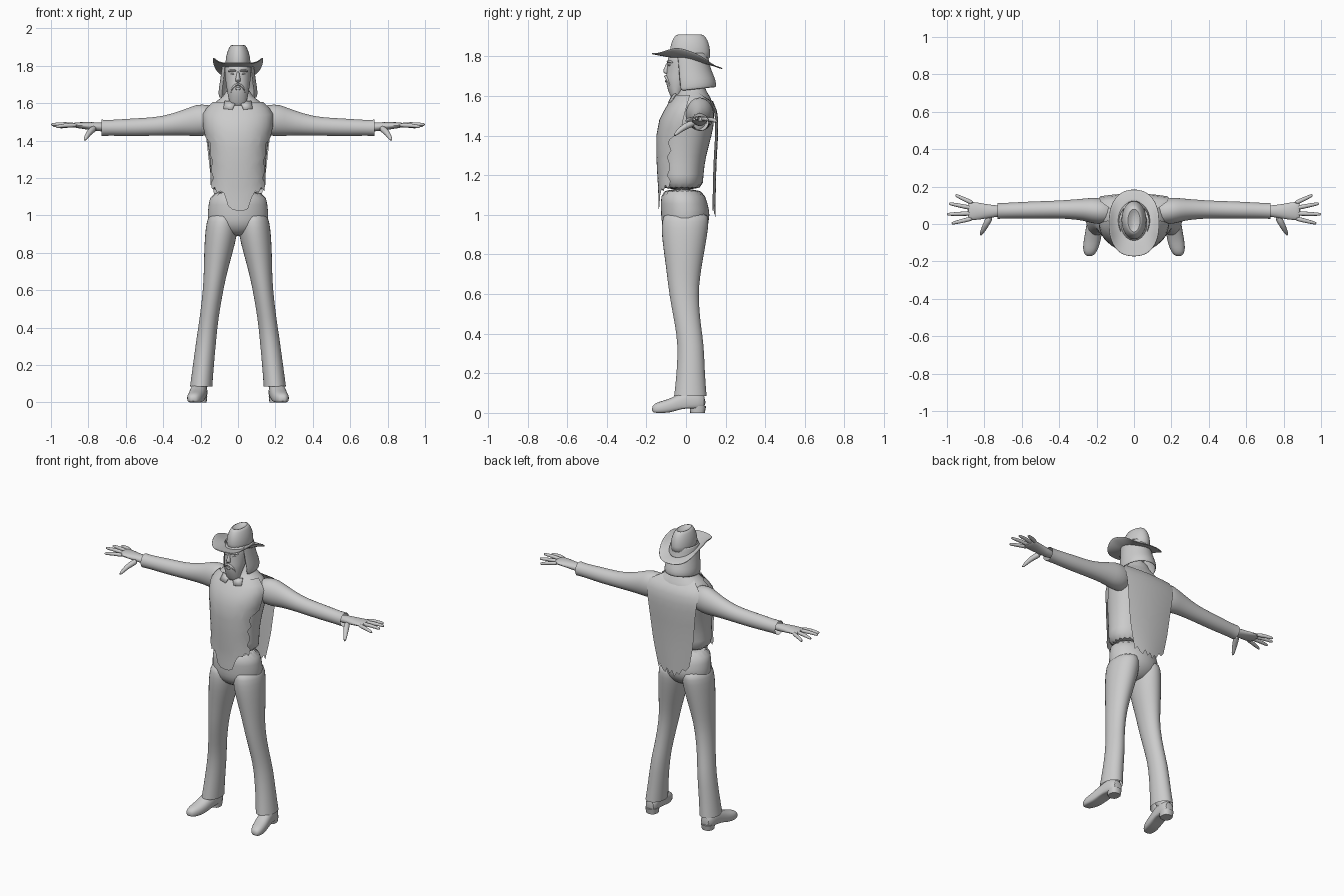
import bpy, bmesh, math
from mathutils import Vector

cloth = bpy.data.materials.new("plain grey")
cloth.diffuse_color = (0.6, 0.6, 0.6, 1)


def add(name, verts, faces, mirror=False, sub=1, thick=0):
    me = bpy.data.meshes.new(name)
    me.from_pydata(verts, [], faces)
    bm = bmesh.new()
    bm.from_mesh(me)
    bmesh.ops.recalc_face_normals(bm, faces=bm.faces)
    bm.to_mesh(me)
    bm.free()
    me.materials.append(cloth)
    ob = bpy.data.objects.new(name, me)
    bpy.context.collection.objects.link(ob)
    if mirror:
        ob.modifiers.new("Mirror", 'MIRROR').use_clip = False
    if thick:
        so = ob.modifiers.new("Solidify", 'SOLIDIFY')
        so.thickness, so.offset = thick, 0
    if sub:
        ob.modifiers.new("Subsurf", 'SUBSURF').levels = sub
        ob.modifiers["Subsurf"].render_levels = sub
    return ob


def strip(rows, n, closed):
    """Quads joining rows of n points each."""
    return [(r * n + j, r * n + (j + 1) % n, (r + 1) * n + (j + 1) % n, (r + 1) * n + j)
            for r in range(rows - 1) for j in range(n if closed else n - 1)]


def sheet(name, rows, closed=False, **kw):
    n = len(rows[0])
    return add(name, [p for r in rows for p in r], strip(len(rows), n, closed), **kw)


def oval(a, e):
    c, s = math.cos(a), math.sin(a)
    return math.copysign(abs(c) ** e, c), math.copysign(abs(s) ** e, s)


def loft(name, rings, axis='z', n=16, e=1.0, start=True, end=True, floor=None, **kw):
    """Rings are (position on axis, centre u, centre v, radius u, radius v)."""
    vs = []
    for t, cu, cv, ru, rv in rings:
        for j in range(n):
            c, s = oval(2 * math.pi * j / n, e)
            u, v = cu + ru * c, cv + rv * s
            p = {'z': (u, v, t), 'x': (t, u, v), 'y': (u, t, v)}[axis]
            vs.append((p[0], p[1], max(p[2], floor(t))) if floor else p)
    fs = strip(len(rings), n, True)
    if start:
        fs.append(tuple(range(n)))
    if end:
        fs.append(tuple(range(len(vs) - n, len(vs))))
    return add(name, vs, fs, **kw)


def tube(name, pts, radii, n=8):
    """Tapered limb through a few points, mirrored to the other side."""
    pts = [Vector(p) for p in pts]
    vs = []
    for i, (p, r) in enumerate(zip(pts, radii)):
        d = pts[min(i + 1, len(pts) - 1)] - pts[max(i - 1, 0)]
        q = d.to_track_quat('Z', 'Y')
        vs += [p + q @ Vector((r * math.cos(a), r * math.sin(a), 0))
               for a in (2 * math.pi * j / n for j in range(n))]
    fs = strip(len(pts), n, True) + [tuple(range(n)), tuple(range(len(vs) - n, len(vs)))]
    return add(name, vs, fs, mirror=True)


def lerp(table, t):
    """Interpolate the rows of a table sorted by its first column."""
    t = min(max(t, table[0][0]), table[-1][0])
    for a, b in zip(table, table[1:]):
        if t <= b[0]:
            k = (t - a[0]) / (b[0] - a[0])
            return [x + (y - x) * k for x, y in zip(a, b)]


# Shirt body and neck
body = [(1.12, 0, -.02, .158, .112), (1.2, 0, -.025, .147, .112), (1.3, 0, -.02, .152, .122),
        (1.4, 0, -.005, .165, .137), (1.48, 0, .01, .182, .137), (1.55, 0, .025, .182, .117),
        (1.6, 0, .035, .14, .088), (1.635, 0, .035, .07, .06), (1.7, 0, .03, .055, .055)]
loft("shirt", body, n=20, e=.9)

# Sleeves
loft("sleeve", [(.1, .06, 1.51, .065, .075), (.2, .07, 1.51, .074, .09), (.25, .075, 1.503, .064, .08),
                (.3, .078, 1.495, .056, .068), (.4, .078, 1.478, .048, .052), (.5, .076, 1.473, .047, .049),
                (.6, .074, 1.47, .045, .047), (.69, .071, 1.468, .042, .042), (.73, .07, 1.468, .044, .045)],
     axis='x', end=False, mirror=True)

# Hands
loft("palm", [(.69, .07, 1.47, .03, .027), (.76, .068, 1.475, .034, .024), (.82, .068, 1.48, .046, .02),
              (.87, .07, 1.483, .052, .015), (.89, .07, 1.483, .046, .01)], axis='x', n=12, mirror=True)
for nm, y0, tip in (("little", .108, (.955, .155, 1.472)), ("ring", .083, (.99, .11, 1.48)),
                    ("middle", .057, (1.0, .052, 1.486)), ("index", .032, (.975, .003, 1.474))):
    base = Vector((.855, y0, 1.482))
    tip = Vector(tip)
    tube(nm + "_finger", [base, base.lerp(tip, .5) + Vector((0, 0, .005)), base.lerp(tip, .93), tip],
         [.014, .0125, .0095, .006])
tube("thumb", [(.765, .045, 1.468), (.79, 0, 1.45), (.808, -.035, 1.425), (.822, -.062, 1.398)],
     [.022, .018, .014, .007])

# Trousers: seat and legs
loft("trouser_seat", [(1.14, 0, -.02, .15, .11), (1.05, 0, -.008, .16, .12), (1.0, 0, -.002, .166, .126),
                      (.95, 0, -.006, .16, .118), (.91, 0, -.01, .11, .085), (.89, 0, -.01, .05, .05)], n=20)
loft("trouser_leg", [(1.02, .08, 0, .07, .11), (.97, .083, -.003, .087, .122), (.9, .09, -.008, .088, .118),
                     (.8, .105, -.01, .078, .102), (.7, .12, -.012, .064, .086), (.6, .133, -.012, .055, .075),
                     (.45, .155, .008, .051, .066), (.35, .168, .025, .054, .067), (.2, .185, .024, .057, .072),
                     (.085, .197, .022, .061, .084)], end=False, mirror=True)

# Boots: foot, heel and shaft
loft("boot_foot", [(.1, .2, .05, .032, .04), (.06, .204, .055, .043, .055), (.02, .208, .055, .044, .06),
                   (-.02, .212, .048, .045, .058), (-.08, .222, .03, .047, .042), (-.13, .232, .022, .043, .037),
                   (-.16, .237, .02, .03, .027), (-.172, .239, .018, .015, .012)],
     axis='y', e=.85, floor=lambda y: .022 if y > -.03 else 0, mirror=True)
loft("boot_heel", [(0, .203, .058, .035, .037), (.035, .203, .06, .039, .042)], e=.8, sub=0, mirror=True)
loft("boot_shaft", [(.05, .203, .045, .04, .055), (.16, .19, .025, .045, .055)], mirror=True)

# Vest front, with ragged hem and sides
hem = [1.17, 1.14, 1.15, 1.12, 1.13, 1.12, 1.05, 1.03, 1.025, 1.025, 1.035, 1.1, 1.13, 1.125, 1.15, 1.13, 1.17]
rows = []
for i in range(15):
    row = []
    for j, low in enumerate(hem):
        u = j / 8 - 1
        z = 1.605 + (low - 1.605) * i / 14
        reach = 82 if z > 1.4 else 62 + 5 * math.sin(i * 2.3)
        c, s = oval(math.radians(270 + u * reach), .9)
        _, cx, cy, rx, ry = lerp(body, z)
        row.append(((rx + .007) * c, cy + (ry + .008) * s, z))
    rows.append(row)
sheet("vest_front", rows, sub=0)

# Vest back, hanging loose with a torn hem
back = [(.99, .148, .1), (1.1, .15, .125), (1.2, .152, .145), (1.3, .156, .157), (1.4, .162, .168),
        (1.5, .163, .182), (1.56, .147, .19), (1.595, .12, .165), (1.62, .07, .09)]
tear = [.08, .05, .06, .02, .03, 0, .035, .01, .045, .01, .02, .05, .03]
rows = []
for i in range(14):
    row = []
    for j, t in enumerate(tear):
        u = j / 6 - 1
        low = .985 + t
        z = 1.62 + (low - 1.62) * i / 13
        _, y, w = lerp(back, z)
        row.append((u * w, y - .015 * u * u, z))
    rows.append(row)
sheet("vest_back", rows, sub=0)

# Collar points
add("collar", [(.012, -.07, 1.605), (.07, -.05, 1.612), (.078, -.075, 1.57), (.03, -.088, 1.565)],
    [(0, 1, 2, 3)], mirror=True, sub=0, thick=.006)

# Head with beard
loft("head", [(1.578, 0, -.05, .035, .018), (1.6, 0, -.052, .045, .028), (1.64, 0, -.047, .054, .048),
              (1.68, 0, -.034, .062, .07), (1.71, 0, -.02, .066, .08), (1.75, 0, -.008, .071, .088),
              (1.775, 0, -.002, .073, .093), (1.83, 0, .01, .074, .1)], n=20)
loft("nose", [(1.775, 0, -.085, .007, .012), (1.74, 0, -.094, .01, .018), (1.722, 0, -.098, .017, .022),
              (1.71, 0, -.092, .012, .012)], n=10)
loft("brow", [(.008, -.09, 1.772, .01, .006), (.03, -.087, 1.777, .012, .007), (.055, -.068, 1.77, .01, .006)],
     axis='x', n=8, mirror=True)
loft("eye", [(.018, -.088, 1.757, .003, .003), (.03, -.086, 1.757, .007, .006), (.043, -.078, 1.756, .003, .003)],
     axis='x', n=8, mirror=True)
loft("moustache", [(0, -.1, 1.7, .012, .007), (.02, -.096, 1.695, .012, .009), (.035, -.084, 1.675, .01, .012),
                   (.04, -.078, 1.65, .005, .006)], axis='x', n=8, mirror=True)
loft("lower_lip", [(1.685, 0, -.097, .012, .008), (1.677, 0, -.099, .016, .01), (1.668, 0, -.096, .01, .008)], n=10)

# Long hair round the sides and back
rows = []
for z, cy, rx, ry in ((1.82, .01, .08, .098), (1.76, .018, .088, .097), (1.71, .026, .096, .107),
                      (1.67, .036, .103, .115), (1.64, .036, .1, .113)):
    row = []
    for j in range(19):
        a = math.radians(-35 + 250 * j / 18)
        drop = (1.82 - z) / .18 * (.012 * math.sin(a) - .008)
        row.append((rx * math.cos(a), cy + ry * math.sin(a), z + drop))
    rows.append(row)
sheet("hair", rows, thick=.006)

# Hat brim, curled up at the sides
rows = []
for k in (0, .3, .6, .85, 1):
    row = []
    for j in range(32):
        c, s = oval(2 * math.pi * j / 32, .85)
        x = (.062 + .074 * k) * c
        y = (.02 + (.1 + .078 * k) * s) * (1 - k) + k * (.004 + .178 * s)
        curl = .06 * (abs(x) / .134) ** 3 * max(0, 1 - (y / .19) ** 2)
        row.append((x, y, 1.782 - .19 * y + curl - (.01 * k if y > 0 else 0)))
    rows.append(row)
sheet("hat_brim", rows, closed=True, thick=.006)

# Hat crown with a crease along the top
loft("hat_crown", [(1.765, 0, .022, .07, .108), (1.83, 0, .02, .068, .104), (1.87, 0, .02, .06, .096),
                   (1.9, 0, .02, .047, .08), (1.917, 0, .018, .034, .062), (1.895, 0, .018, .014, .042)], n=20)

# Smooth shading with crisp edges kept
bpy.ops.object.select_all(action='SELECT')
bpy.context.view_layer.objects.active = bpy.context.scene.objects[0]
bpy.ops.object.shade_smooth_by_angle(angle=math.radians(55))
